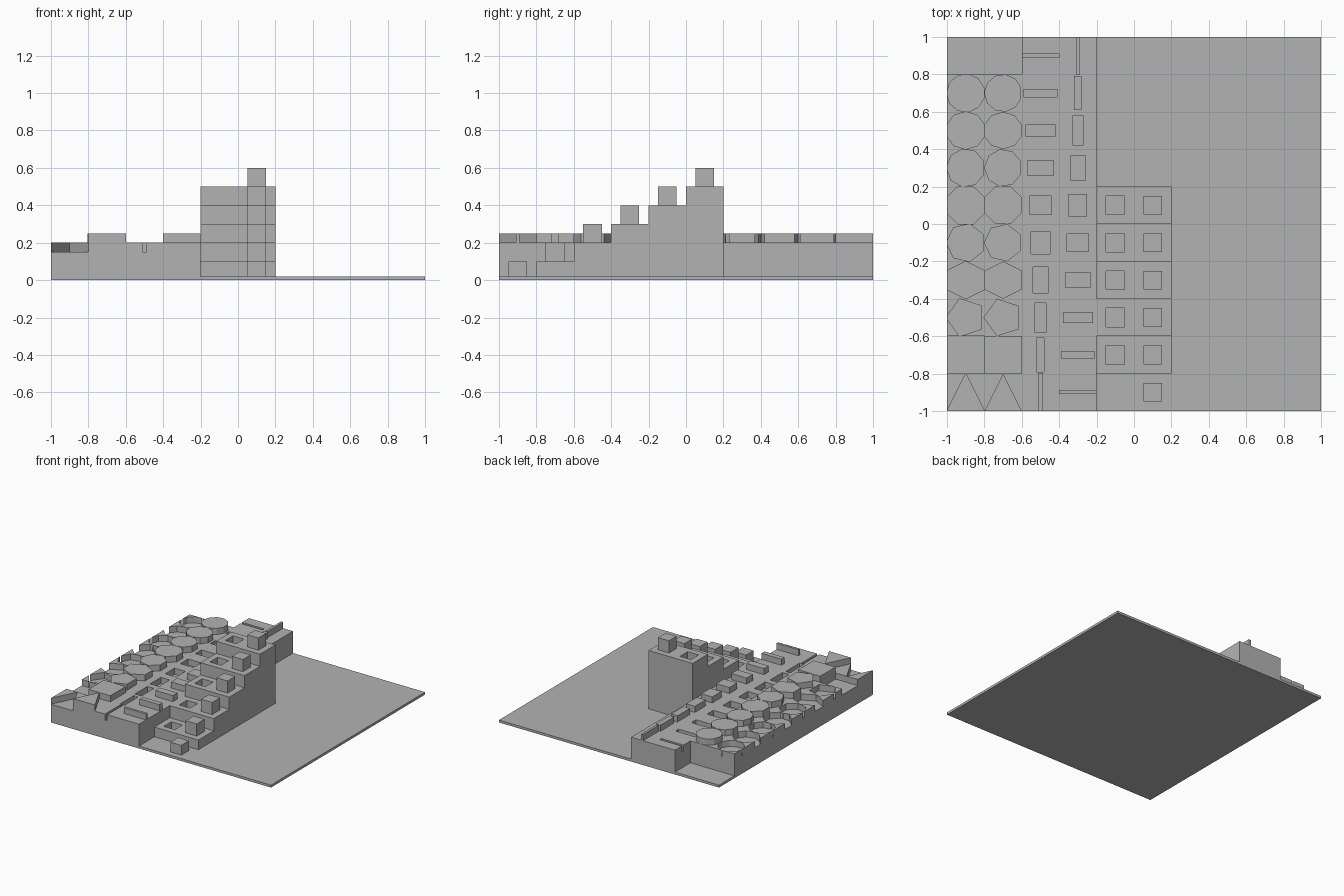
import bpy
import bmesh
from math import sin, cos, pi
from mathutils import Matrix

cube = bpy.data.objects.get("Cube")
if cube:
    bpy.data.objects.remove(cube, do_unlink=True)

grey = bpy.data.materials.new("plain_grey")
grey.use_nodes = True
grey.diffuse_color = (0.45, 0.45, 0.45, 1)
grey.node_tree.nodes["Principled BSDF"].inputs["Base Color"].default_value = grey.diffuse_color


def prism(name, points, low, high):
    """Upright prism from a counter-clockwise outline."""
    bm = bmesh.new()
    face = bm.faces.new([bm.verts.new((x, y, low)) for x, y in points])
    lid = bmesh.ops.extrude_face_region(bm, geom=[face])["geom"]
    top = [v for v in lid if isinstance(v, bmesh.types.BMVert)]
    bmesh.ops.translate(bm, verts=top, vec=(0, 0, high - low))
    bmesh.ops.recalc_face_normals(bm, faces=bm.faces)
    mesh = bpy.data.meshes.new(name)
    bm.to_mesh(mesh)
    bm.free()
    mesh.materials.append(grey)
    obj = bpy.data.objects.new(name, mesh)
    bpy.context.collection.objects.link(obj)
    return obj


def rectangle(cx, cy, w, d):
    return [(cx + sx * w / 2, cy + sy * d / 2)
            for sx, sy in ((-1, -1), (1, -1), (1, 1), (-1, 1))]


def polygon(n, cx, cy, grow=1.0):
    """Outline with n sides filling a square cell."""
    half = 0.1 * grow
    if n == 3:
        return [(cx - half, cy - half), (cx + half, cy - half), (cx, cy + half)]
    turn = pi + (pi / n if n % 2 == 0 else 0)
    unit = [(cos(turn + 2 * pi * k / n), sin(turn + 2 * pi * k / n)) for k in range(n)]
    fit_y = half / max(y for x, y in unit)
    fit_x = half / max(x for x, y in unit) if n % 2 == 0 else fit_y
    return [(cx + x * fit_x, cy + y * fit_y) for x, y in unit]


def cut(target, points, low, high):
    """Sink a pocket into the target."""
    cutter = prism("pocket_cutter", points, low, high)
    cutter.hide_render = True
    mod = target.modifiers.new("pocket", "BOOLEAN")
    mod.operation = "DIFFERENCE"
    mod.solver = "EXACT"
    mod.object = cutter
    bpy.context.view_layer.objects.active = target
    bpy.ops.object.modifier_apply(modifier=mod.name)
    bpy.data.objects.remove(cutter, do_unlink=True)


PLATE, TOP, RELIEF, CELL = 0.02, 0.2, 0.05, 0.2

# Thin base plate
prism("base_plate", rectangle(0, 0, 2, 2), 0, PLATE)

# Low block with one back corner left out
block = prism("pocket_block", [(-1, -1), (-0.2, -1), (-0.2, 1), (-0.6, 1), (-0.6, 0.8), (-1, 0.8)],
              PLATE, TOP)

# Polygon pockets and matching raised polygons, gaining one side per row
for row in range(9):
    y = -0.9 + CELL * row
    cut(block, polygon(row + 3, -0.9, y, 1.004), TOP - RELIEF, TOP + RELIEF)
    prism("raised_polygon", polygon(row + 3, -0.7, y), TOP - 0.005, TOP + RELIEF)

# Slots and bars whose proportions trade off row by row
for row in range(10):
    y = -0.9 + CELL * row
    thin, wide = 0.02 * (row + 1), 0.02 * (10 - row)
    grow = 0.001 if row in (0, 9) else 0
    cut(block, rectangle(-0.5, y, thin, wide + grow), TOP - RELIEF, TOP + RELIEF)
    prism("raised_bar", rectangle(-0.3, y, wide, thin), TOP - 0.005, TOP + RELIEF)

# Staircase: side profile swept across its width
outline = [(-0.8, PLATE)]
for step in range(5):
    y, z = -0.8 + CELL * step, 0.1 * (step + 1)
    outline += [(y, z), (y + CELL, z)]
outline.append((0.2, PLATE))
stairs = prism("staircase", outline, -0.2, 0.2)
# profile (y, z) with sweep along x
stairs.data.transform(Matrix(((0, 0, 1, 0), (1, 0, 0, 0), (0, 1, 0, 0), (0, 0, 0, 1))))

# Square holes on the steps, and cubes beside them
for step in range(6):
    y, z = -0.9 + CELL * step, 0.1 * step
    if step:
        cut(stairs, rectangle(-0.1, y, 0.1, 0.1), max(z - 0.1, 0.015), z + 0.05)
    prism("step_cube", rectangle(0.1, y, 0.1, 0.1), max(z - 0.005, 0.015), z + 0.1)
